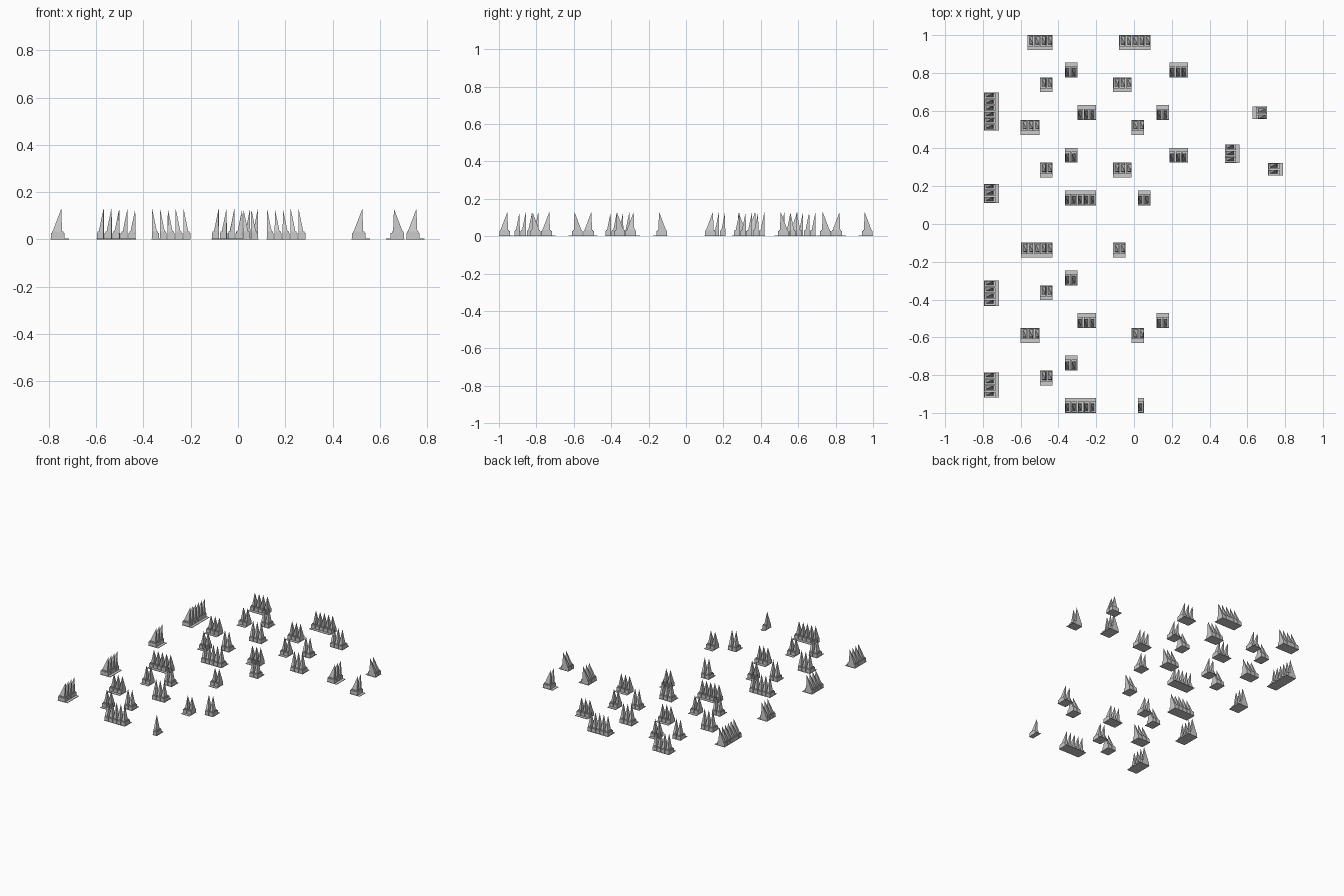
import bpy, bmesh
from math import pi
from mathutils import Matrix, Vector

if "Cube" in bpy.data.objects:
    bpy.data.objects.remove(bpy.data.objects["Cube"])

U, D = 0.0332, 0.0785          # width of one spike cell, depth of the plate


def box(bm, x0, x1, y0, y1, z0, z1):
    m = Matrix.Translation(((x0 + x1) / 2, (y0 + y1) / 2, (z0 + z1) / 2)) @ \
        Matrix.Diagonal((x1 - x0, y1 - y0, z1 - z0, 1))
    bmesh.ops.create_cube(bm, size=1, matrix=m)


def pyramid(bm, x0, x1, y0, y1, z, tip):
    base = [bm.verts.new(p) for p in ((x0, y0, z), (x1, y0, z), (x1, y1, z), (x0, y1, z))]
    top = bm.verts.new(tip)
    bm.faces.new(base[::-1])
    for i in range(4):
        bm.faces.new((base[i], base[(i + 1) % 4], top))


def strip(n, x, y, angle):
    """Row of n spikes; (x, y) is its back left corner, angle its facing."""
    bm = bmesh.new()
    box(bm, 0, n * U, 0, D, 0, 0.003)                                  # plate
    for i in range(n):
        w = i * U
        box(bm, w + 0.002, w + U - 0.002, 0.002, 0.059, 0.003, 0.027)  # socket
        box(bm, w + 0.005, w + U - 0.005, 0.005, 0.054, 0.027, 0.034)  # collar
        pyramid(bm, w + 0.002, w + 0.024, 0.006, 0.049, 0.027,
                (w + 0.003, 0.045, 0.129))                             # spike
    me = bpy.data.meshes.new("spike_strip")
    bm.transform(Matrix.Translation((x, y, 0)) @ Matrix.Rotation(angle, 4, 'Z'))
    bm.to_mesh(me)
    bm.free()
    bpy.context.collection.objects.link(bpy.data.objects.new("spike_strip", me))


L = [1.0, 0.776, 0.551, 0.325, 0.099]     # floor lines, mirrored below zero

# strips facing +y: (line, [(count, left x), ...])
for y, row in ((L[1], [(2, -.366), (3, .187)]), (L[2], [(3, -.3), (2, .12)]),
               (L[3], [(2, -.366), (3, .187)]), (L[4], [(5, -.366), (2, .02)]),
               (-L[3], [(2, -.366)]), (-L[2], [(3, -.3), (2, .12)]),
               (-L[1], [(2, -.366)]), (-L[0], [(5, -.366), (1, .02)])):
    for n, x in row:
        strip(n, x, y, 0)

# strips facing -y: (line, [(count, right x), ...])
for y, row in ((L[0], [(4, -.432), (5, .087)]), (L[1], [(2, -.432), (3, -.012)]),
               (L[2], [(3, -.5), (2, .054)]), (L[3], [(2, -.432), (3, -.012)]),
               (-L[4], [(5, -.432), (2, -.046)]), (-L[3], [(2, -.432)]),
               (-L[2], [(3, -.5), (2, .054)]), (-L[1], [(2, -.432)])):
    for n, x in row:
        strip(n, x, y, pi)

# strips facing +x: (count, back x, top y)
for n, x, y in ((6, -.793, .695), (3, -.793, .212), (4, -.793, -.3),
                (4, -.793, -.787), (3, .481, .422), (2, .71, .322)):
    strip(n, x, y, -pi / 2)

# strip facing -x
strip(2, .705, .555, pi / 2)
